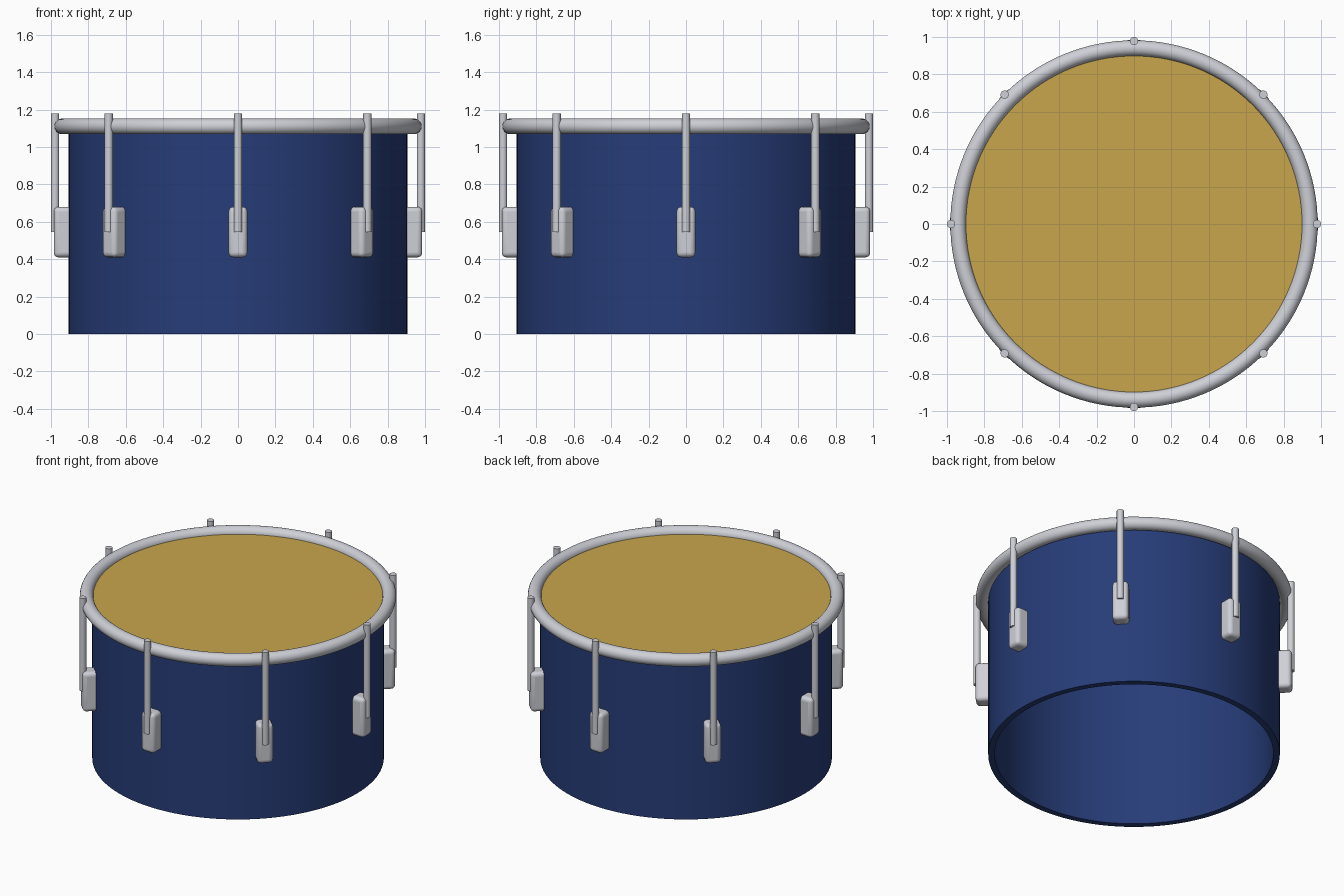
import bpy, bmesh, math
from mathutils import Matrix

if "Cube" in bpy.data.objects:
    bpy.data.objects.remove(bpy.data.objects["Cube"])


def material(name, rgb):
    m = bpy.data.materials.new(name)
    m.diffuse_color = (*rgb, 1)
    m.use_nodes = True
    m.node_tree.nodes["Principled BSDF"].inputs["Base Color"].default_value = m.diffuse_color
    return m


BLUE = material("blue lacquer", (0.02, 0.046, 0.19))
GOLD = material("gold skin", (0.58, 0.38, 0.073))
SILVER = material("silver metal", (0.62, 0.63, 0.68))


def finish(ob, name, mat, angle=35):
    ob.name = ob.data.name = name
    ob.data.materials.append(mat)
    bpy.ops.object.select_all(action='DESELECT')
    ob.select_set(True)
    bpy.context.view_layer.objects.active = ob
    bpy.ops.object.shade_smooth_by_angle(angle=math.radians(angle))
    return ob


def lathe(name, profile, mat, steps=128):
    """Revolve a closed (radius, height) profile around z."""
    bm = bmesh.new()
    rings = []
    for i in range(steps):
        a = 2 * math.pi * i / steps
        rings.append([bm.verts.new((r * math.cos(a), r * math.sin(a), z)) for r, z in profile])
    n = len(profile)
    for i in range(steps):
        a, b = rings[i], rings[(i + 1) % steps]
        for j in range(n):
            k = (j + 1) % n
            bm.faces.new((a[j], b[j], b[k], a[k]))
    bmesh.ops.recalc_face_normals(bm, faces=bm.faces)
    me = bpy.data.meshes.new(name)
    bm.to_mesh(me)
    bm.free()
    ob = bpy.data.objects.new(name, me)
    bpy.context.collection.objects.link(ob)
    return finish(ob, name, mat)


# Open-bottomed shell with a wall thickness
lathe("shell", [(0.905, 0), (0.905, 1.10), (0.865, 1.10), (0.865, 0)], BLUE)

# Stretched skin
bpy.ops.mesh.primitive_cylinder_add(vertices=128, radius=0.91, depth=0.015, location=(0, 0, 1.105))
finish(bpy.context.object, "drum_skin", GOLD)

# Round hoop
bpy.ops.mesh.primitive_torus_add(major_segments=128, minor_segments=24,
                                 major_radius=0.94, minor_radius=0.042, location=(0, 0, 1.11))
finish(bpy.context.object, "hoop", SILVER, 60)

# Eight tension rods, each seated in a rounded lug
for i in range(8):
    turn = Matrix.Rotation(i * math.pi / 4, 4, 'Z')

    bpy.ops.mesh.primitive_cylinder_add(vertices=24, radius=0.022, depth=0.635)
    rod = bpy.context.object
    rod.matrix_world = turn @ Matrix.Translation((0.978, 0, 0.8625))
    finish(rod, f"tension_rod_{i + 1}", SILVER)

    bpy.ops.mesh.primitive_cube_add(size=1)
    lug = bpy.context.object
    lug.data.transform(Matrix.Diagonal((0.105, 0.10, 0.27, 1)))
    lug.matrix_world = turn @ Matrix.Translation((0.9325, 0, 0.545))
    bevel = lug.modifiers.new("rounding", 'BEVEL')
    bevel.width = 0.025
    bevel.segments = 4
    finish(lug, f"lug_{i + 1}", SILVER, 40)
